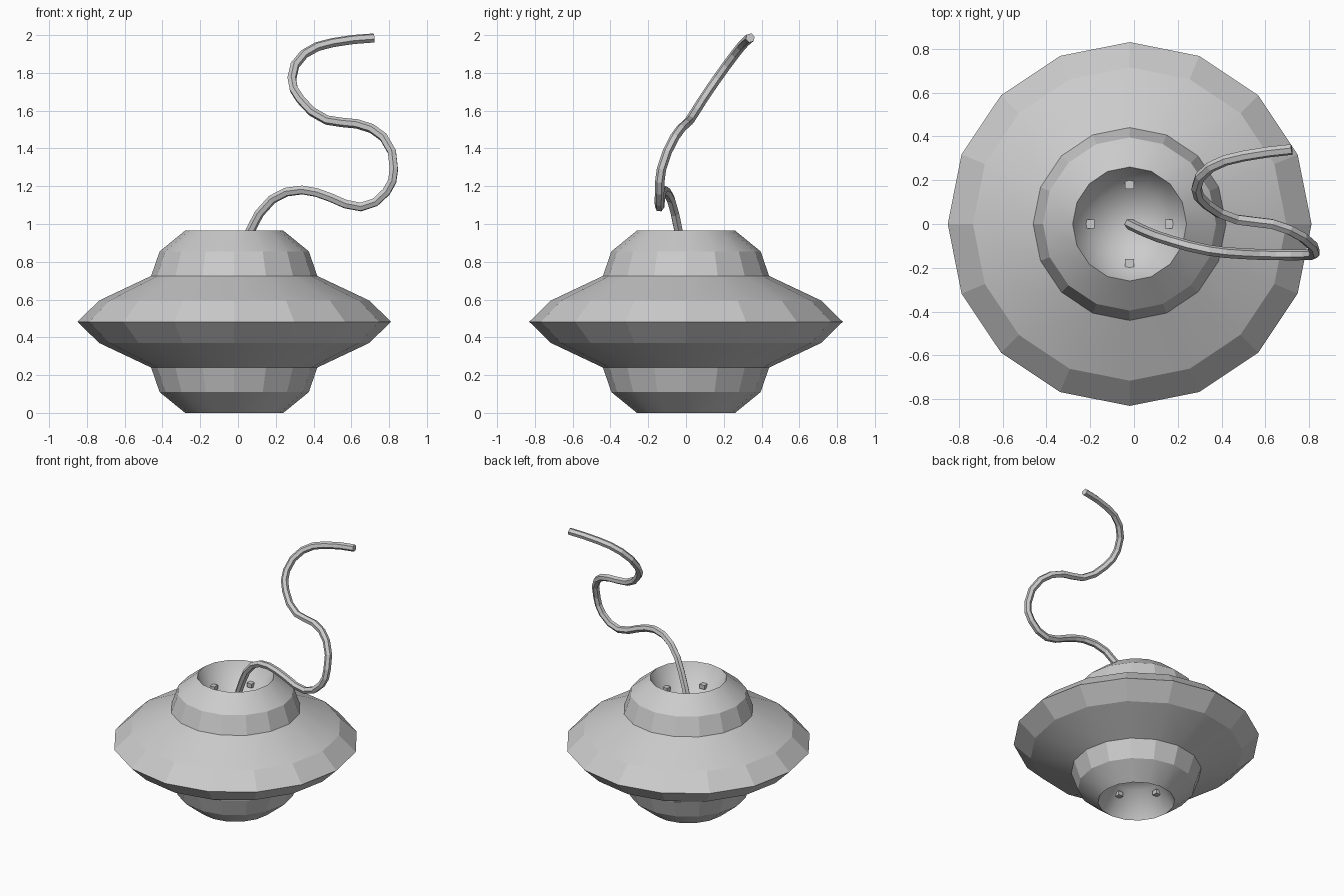
import bpy
import bmesh
from math import cos, sin, pi
from mathutils import Matrix, Vector

cube = bpy.data.objects.get("Cube")
if cube:
    bpy.data.objects.remove(cube, do_unlink=True)

SIDES = 16
CENTRE_X = -0.02
MID_Z = 0.4825

grey = bpy.data.materials.new("plain grey")
grey.use_nodes = True
grey.diffuse_color = (0.6, 0.6, 0.6, 1)
grey.node_tree.nodes["Principled BSDF"].inputs["Base Color"].default_value = grey.diffuse_color


def add_mesh(name, bm):
    """Turn a bmesh into a grey object."""
    bmesh.ops.recalc_face_normals(bm, faces=bm.faces)
    mesh = bpy.data.meshes.new(name)
    bm.to_mesh(mesh)
    bm.free()
    mesh.materials.append(grey)
    obj = bpy.data.objects.new(name, mesh)
    bpy.context.collection.objects.link(obj)
    return obj


# Half profile as (radius, height above the middle, flat facets below this ring, sharp ring)
upper = [
    (0.83, 0.0, False, True),
    (0.715, 0.1125, True, False),
    (0.44, 0.2425, False, True),
    (0.395, 0.3725, True, False),
    (0.26, 0.4825, False, True),
    (0.165, 0.30, False, False),
]


def spin_half(bm, side):
    """Lathe one half of the body; side is 1 for the top, -1 for the bottom."""
    rings = []
    for radius, height, flat, sharp in upper:
        ring = [bm.verts.new((CENTRE_X + radius * cos(2 * pi * i / SIDES),
                              radius * sin(2 * pi * i / SIDES),
                              MID_Z + side * height)) for i in range(SIDES)]
        if rings:
            for i in range(SIDES):
                j = (i + 1) % SIDES
                face = bm.faces.new((rings[-1][i], rings[-1][j], ring[j], ring[i]))
                face.smooth = not flat
        rings.append(ring)
    # shallow dished floor of the hollow
    tip = bm.verts.new((CENTRE_X, 0, MID_Z + side * 0.28))
    for i in range(SIDES):
        bm.faces.new((rings[-1][i], rings[-1][(i + 1) % SIDES], tip)).smooth = True
    # crisp rings
    for ring, spec in zip(rings, upper):
        if spec[3]:
            for i in range(SIDES):
                edge = bm.edges.get((ring[i], ring[(i + 1) % SIDES]))
                edge.smooth = False


# Body: two mirrored halves joined at the rim
bm = bmesh.new()
for side in (1, -1):
    spin_half(bm, side)
bmesh.ops.remove_doubles(bm, verts=bm.verts, dist=0.0001)
add_mesh("body", bm)

# Small pegs on the walls of both hollows
for side, label in ((1, "upper"), (-1, "lower")):
    bm = bmesh.new()
    for k in range(4):
        turn = Matrix.Rotation(k * pi / 2, 4, "Z")
        place = Matrix.Translation((CENTRE_X, 0, MID_Z + side * 0.35))
        size = Matrix.Diagonal((0.045, 0.04, 0.03, 1))
        shift = Matrix.Translation((0.183, 0, 0))
        bmesh.ops.create_cube(bm, size=1, matrix=place @ turn @ shift @ size)
    add_mesh(label + "_pegs", bm)

# Cord: a six-sided tube along a winding path
path = [
    (-0.02, 0, 0.76), (0.065, -0.04, 0.965), (0.18, -0.08, 1.13), (0.34, -0.12, 1.18),
    (0.49, -0.135, 1.14), (0.65, -0.14, 1.09), (0.785, -0.14, 1.17), (0.825, -0.13, 1.29),
    (0.77, -0.06, 1.46), (0.63, 0, 1.53), (0.47, 0.02, 1.55), (0.33, 0.09, 1.66),
    (0.285, 0.165, 1.77), (0.35, 0.26, 1.9), (0.5, 0.31, 1.96), (0.72, 0.34, 1.985),
]
curve = bpy.data.curves.new("cord", "CURVE")
curve.dimensions = "3D"
curve.resolution_u = 2
curve.bevel_depth = 0.025
curve.bevel_resolution = 1
curve.use_fill_caps = True
spline = curve.splines.new("BEZIER")
spline.bezier_points.add(len(path) - 1)
for point, co in zip(spline.bezier_points, path):
    point.co = Vector(co)
    point.handle_left_type = point.handle_right_type = "AUTO"
spline.use_smooth = False
curve.materials.append(grey)
cord = bpy.data.objects.new("cord", curve)
bpy.context.collection.objects.link(cord)
